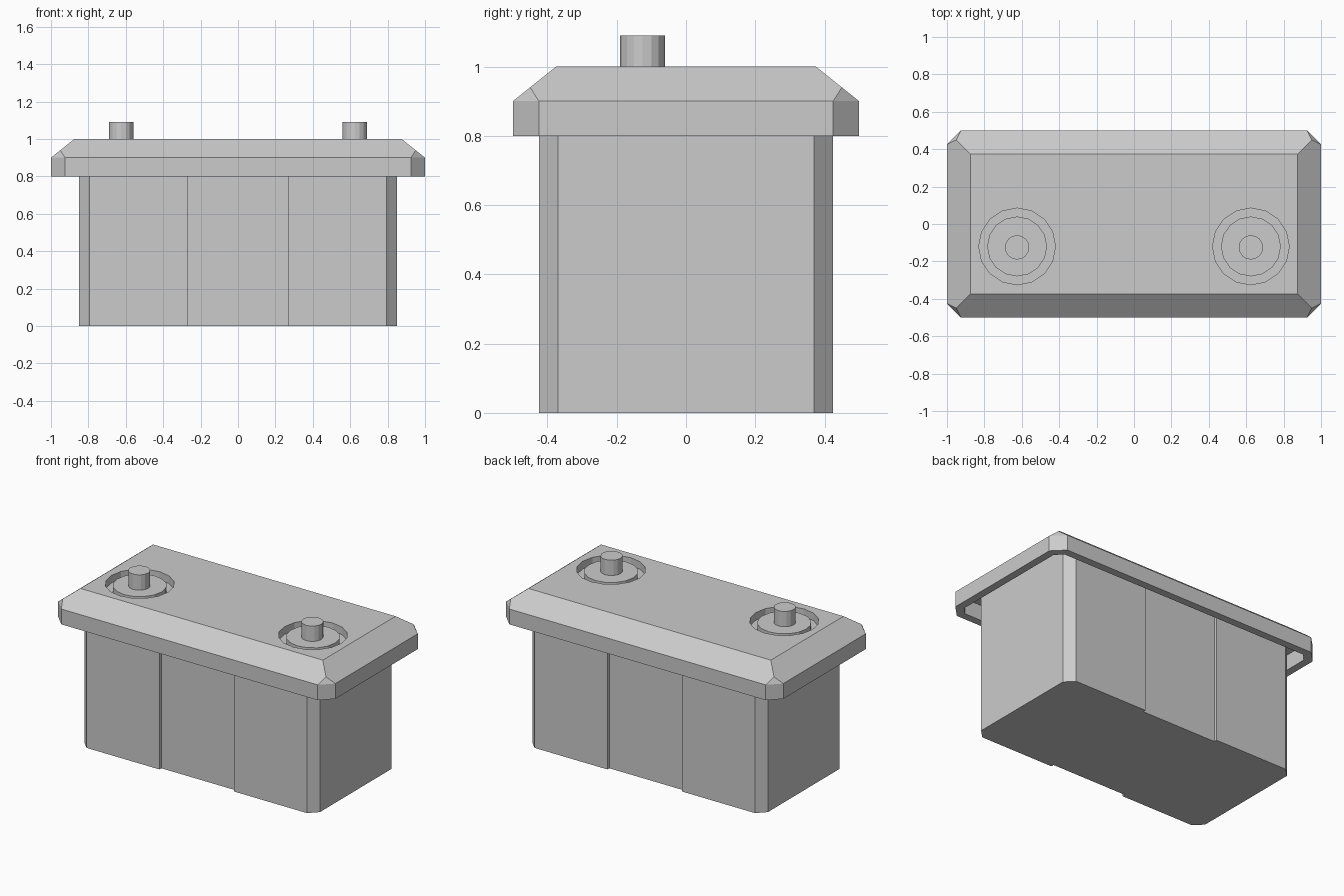
import bpy, bmesh, math

if "Cube" in bpy.data.objects:
    bpy.data.objects.remove(bpy.data.objects["Cube"])


def make_object(name, bm):
    bmesh.ops.recalc_face_normals(bm, faces=bm.faces)
    mesh = bpy.data.meshes.new(name)
    bm.to_mesh(mesh)
    bm.free()
    ob = bpy.data.objects.new(name, mesh)
    bpy.context.collection.objects.link(ob)
    return ob


def ring(bm, pts, z):
    return [bm.verts.new((x, y, z)) for x, y in pts]


def bridge(bm, a, b):
    n = len(a)
    for i in range(n):
        j = (i + 1) % n
        bm.faces.new((a[i], a[j], b[j], b[i]))


def octagon(hx, hy, c):
    q = [(hx, hy - c), (hx - c, hy)]
    m = [(-x, y) for x, y in reversed(q)]
    return q + m + [(-x, -y) for x, y in q + m]


def cylinder(name, x, y, r, z0, z1, sides=16):
    bm = bmesh.new()
    pts = [(x + r * math.cos(2 * math.pi * i / sides),
            y + r * math.sin(2 * math.pi * i / sides)) for i in range(sides)]
    a, b = ring(bm, pts, z0), ring(bm, pts, z1)
    bridge(bm, a, b)
    bm.faces.new(a)
    bm.faces.new(b)
    return make_object(name, bm)


# Case: chamfered block with a shallow recess front and back
half = [(0.85, -0.37), (0.85, 0.37), (0.795, 0.425), (0.27, 0.425), (0.27, 0.405)]
top = half[1:] + [(-x, y) for x, y in reversed(half[1:])]
outline = top + [(-x, -y) for x, y in top]
bm = bmesh.new()
low, high = ring(bm, outline, 0), ring(bm, outline, 0.9)
bridge(bm, low, high)
bm.faces.new(low)
bm.faces.new(high)
make_object("case", bm)

# Lid: hollow underneath, bevelled top, clipped corners
bm = bmesh.new()
t = 0.05
rim = octagon(1, 0.5, 0.075)
inner = octagon(1 - t, 0.5 - t, 0.075 - t * (2 - math.sqrt(2)))
ceiling = ring(bm, inner, 0.9)
inner_rim = ring(bm, inner, 0.8)
outer_rim = ring(bm, rim, 0.8)
mid = ring(bm, rim, 0.9)
for a, b in ((ceiling, inner_rim), (inner_rim, outer_rim), (outer_rim, mid)):
    bridge(bm, a, b)
bm.faces.new(ceiling)
signs = [(1, 1), (-1, 1), (-1, -1), (1, -1)]
clip = ring(bm, [(0.95 * x, 0.45 * y) for x, y in signs], 0.94)
deck = ring(bm, [(0.875 * x, 0.375 * y) for x, y in signs], 1.0)
bm.faces.new(deck)
for k in range(4):
    n = (k + 1) % 4
    bm.faces.new((mid[2 * k], mid[2 * k + 1], clip[k]))
    bm.faces.new((mid[2 * k + 1], mid[2 * n], clip[n], deck[n], deck[k], clip[k]))
lid = make_object("lid", bm)

# Terminals: round well in the lid, raised base disc and post
for side, x in (("left", -0.625), ("right", 0.625)):
    cutter = cylinder("well_cutter_" + side, x, -0.12, 0.205, 0.95, 1.2)
    cutter.hide_render = True
    cutter.hide_viewport = True
    mod = lid.modifiers.new("well_" + side, "BOOLEAN")
    mod.operation = "DIFFERENCE"
    mod.solver = "EXACT"
    mod.object = cutter
    cylinder("terminal_base_" + side, x, -0.12, 0.16, 0.945, 0.99)
    cylinder("terminal_post_" + side, x, -0.125, 0.065, 0.985, 1.09)
